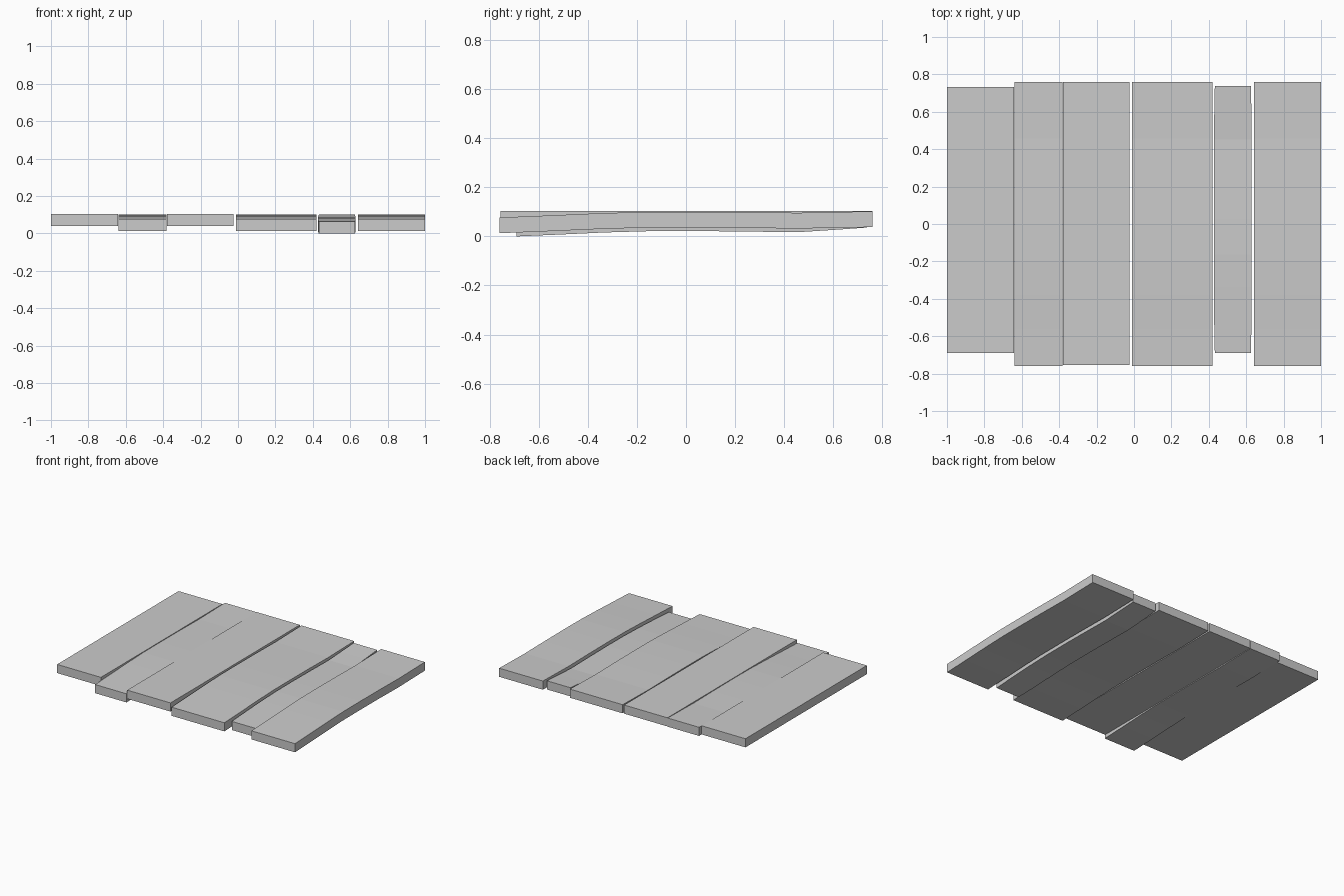
import bpy, bmesh

if "Cube" in bpy.data.objects:
    bpy.data.objects.remove(bpy.data.objects["Cube"])

THICK = 0.064

# top-surface profiles along y (fraction of length, height)
FLAT = [(0, 0.103), (1, 0.103)]
BOWED = [(0, 0.077), (0.13, 0.085), (0.25, 0.093), (0.37, 0.099), (0.5, 0.1),
         (0.65, 0.099), (0.8, 0.096), (0.9, 0.099), (1, 0.102)]
SUNKEN = [(0, 0.064), (0.13, 0.072), (0.25, 0.08), (0.37, 0.085), (0.5, 0.086),
          (0.65, 0.084), (0.8, 0.081), (0.9, 0.09), (1, 0.1)]


def plank(name, x0, x1, y0, y1, profile, bulge=0.0):
    """Sweep a rectangular section along a bowed profile."""
    bm = bmesh.new()
    rings = []
    for t, z in profile:
        y = y0 + (y1 - y0) * t
        b = bulge * min(1, 8 * t * (1 - t))
        rings.append([bm.verts.new(c) for c in (
            (x0 - b, y, z - THICK), (x1 + b, y, z - THICK),
            (x1 + b, y, z), (x0 - b, y, z))])
    for a, c in zip(rings, rings[1:]):
        for i in range(4):
            j = (i + 1) % 4
            bm.faces.new((a[i], a[j], c[j], c[i]))
    bm.faces.new(rings[0])
    bm.faces.new(rings[-1])
    bmesh.ops.recalc_face_normals(bm, faces=bm.faces)
    mesh = bpy.data.meshes.new(name)
    bm.to_mesh(mesh)
    bm.free()
    ob = bpy.data.objects.new(name, mesh)
    bpy.context.collection.objects.link(ob)


# six floor planks, left to right
plank("plank_1", -1.0, -0.641, -0.69, 0.732, FLAT)
plank("plank_2", -0.639, -0.382, -0.76, 0.76, BOWED)
plank("plank_3", -0.38, -0.025, -0.755, 0.76, FLAT)
plank("plank_4", -0.012, 0.42, -0.76, 0.76, BOWED)
plank("plank_5", 0.432, 0.625, -0.69, 0.737, SUNKEN, bulge=0.004)
plank("plank_6", 0.642, 1.0, -0.76, 0.76, BOWED)
